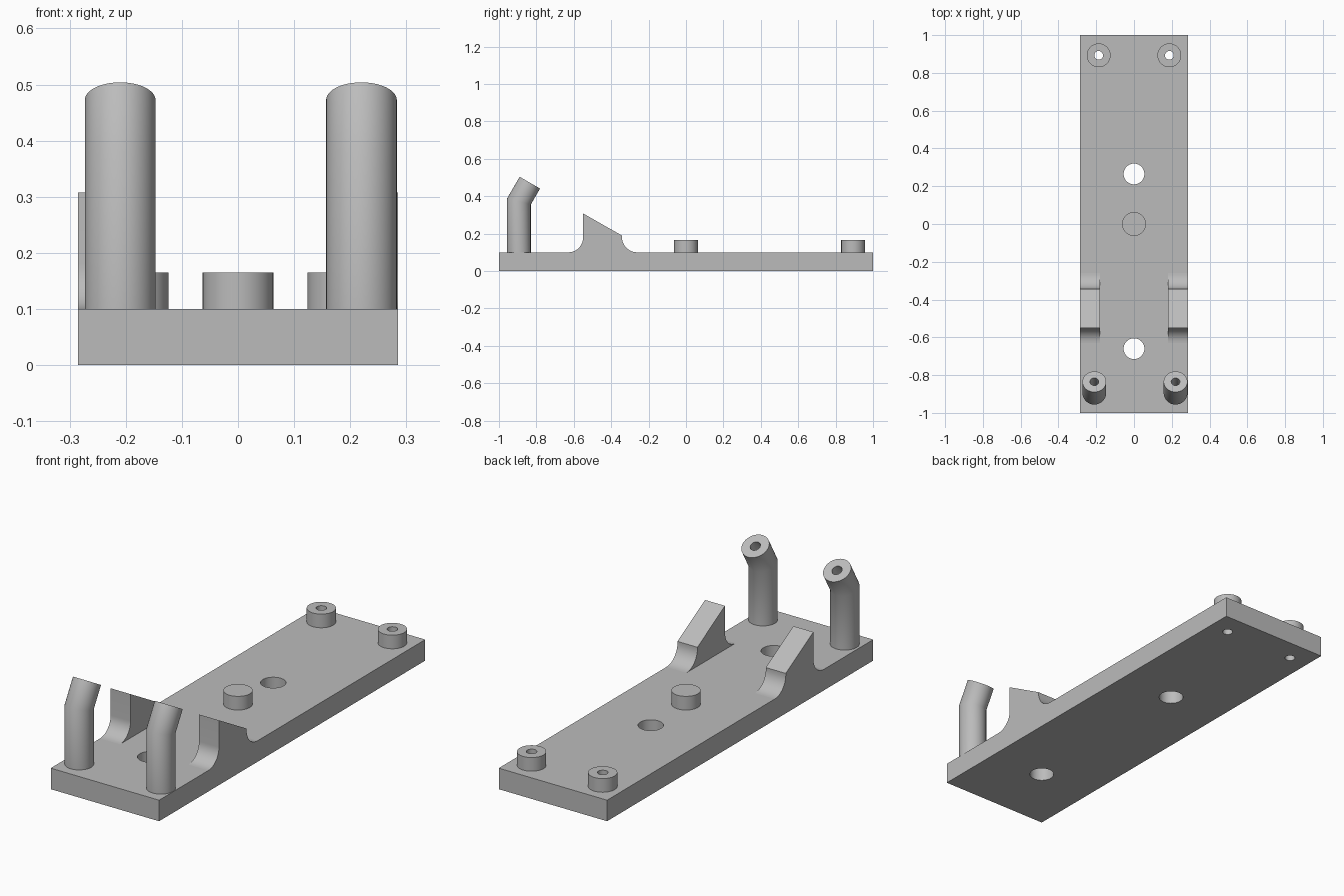
import bpy
import bmesh
from math import sin, cos, tan, pi, radians

if "Cube" in bpy.data.objects:
    bpy.data.objects.remove(bpy.data.objects["Cube"], do_unlink=True)

# One flat grey for the whole fixture
grey = bpy.data.materials.new("plain grey")
grey.use_nodes = True
colour = (0.5, 0.5, 0.5, 1)
grey.diffuse_color = colour
grey.node_tree.nodes["Principled BSDF"].inputs["Base Color"].default_value = colour

SIDES = 48
PLATE_TOP = 0.1
BOSS_TOP = 0.165
PIN_R = 0.063
BORE_R = 0.023


def finish(name, bm):
    bmesh.ops.recalc_face_normals(bm, faces=bm.faces)
    mesh = bpy.data.meshes.new(name)
    bm.to_mesh(mesh)
    bm.free()
    mesh.materials.append(grey)
    obj = bpy.data.objects.new(name, mesh)
    bpy.context.collection.objects.link(obj)
    return obj


def smooth(obj):
    bpy.ops.object.select_all(action="DESELECT")
    obj.select_set(True)
    bpy.context.view_layer.objects.active = obj
    bpy.ops.object.shade_smooth_by_angle(angle=radians(35))


def ring(centre, radius, tilt=0.0, stretch=1.0):
    """Circle whose plane leans back by tilt; stretch lengthens it along the lean."""
    x, y, z = centre
    points = []
    for i in range(SIDES):
        a = 2 * pi * i / SIDES
        v = radius * sin(a) * stretch
        points.append((x + radius * cos(a), y + v * cos(tilt), z - v * sin(tilt)))
    return points


def loft(name, rings, cap_start=True, cap_end=True):
    bm = bmesh.new()
    loops = [[bm.verts.new(p) for p in r] for r in rings]
    for a, b in zip(loops, loops[1:]):
        for i in range(SIDES):
            j = (i + 1) % SIDES
            bm.faces.new((a[i], a[j], b[j], b[i]))
    if cap_start:
        bm.faces.new(loops[0])
    if cap_end:
        bm.faces.new(loops[-1])
    return finish(name, bm)


# Base plate with two large holes and two small bores
bm = bmesh.new()
bmesh.ops.create_cube(bm, size=1)
for v in bm.verts:
    v.co.x *= 0.57
    v.co.y *= 2
    v.co.z = (v.co.z + 0.5) * PLATE_TOP
plate = finish("base_plate", bm)

holes = [(0, 0.265, 0.055), (0, -0.66, 0.055),
         (0.187, 0.893, BORE_R), (-0.187, 0.893, BORE_R)]
for x, y, r in holes:
    cutter = loft("hole_cutter", [ring((x, y, -0.1), r), ring((x, y, 0.2), r)])
    cutter.hide_render = True
    mod = plate.modifiers.new("hole", "BOOLEAN")
    mod.operation = "DIFFERENCE"
    mod.solver = "EXACT"
    mod.object = cutter
    bpy.context.view_layer.objects.active = plate
    bpy.ops.object.modifier_apply(modifier=mod.name)
    bpy.data.objects.remove(cutter, do_unlink=True)
smooth(plate)

# Solid centre boss
smooth(loft("centre_boss", [ring((0, 0, PLATE_TOP), PIN_R), ring((0, 0, BOSS_TOP), PIN_R)]))

# Bored bosses at the back corners
for side, x in (("left", 0.187), ("right", -0.187)):
    low, high = (x, 0.893, PLATE_TOP), (x, 0.893, BOSS_TOP)
    smooth(loft(side + "_back_boss",
                [ring(low, PIN_R), ring(high, PIN_R), ring(high, BORE_R), ring(low, BORE_R)],
                False, False))

# Bent posts at the front, mitred at the bend, with a blind bore
lean = radians(30)
reach = 0.116
for side, x in (("left", 0.22), ("right", -0.21)):
    y, bend = -0.893, 0.372
    top = (x, y + reach * sin(lean), bend + reach * cos(lean))
    mitre = dict(tilt=lean / 2, stretch=1 / cos(lean / 2))
    smooth(loft(side + "_bent_post", [
        ring((x, y, PLATE_TOP), PIN_R),
        ring((x, y, bend), PIN_R, **mitre),
        ring(top, PIN_R, lean),
        ring(top, BORE_R, lean),
        ring((x, y, bend), BORE_R, **mitre),
        ring((x, y, PLATE_TOP + 0.02), BORE_R)]))


# Sloped side brackets with a curved foot at each end
def arc(cy, cz, r, start, end, steps=12):
    angles = [radians(start + (end - start) * i / steps) for i in range(steps + 1)]
    return [(cy + r * cos(a), cz + r * sin(a)) for a in angles]


profile = arc(-0.63, 0.18, 0.08, -90, 0) + [(-0.55, 0.308), (-0.343, 0.19)]
profile += arc(-0.26, 0.183, 0.083, 180, 270)
for side, sign in (("left", 1), ("right", -1)):
    bm = bmesh.new()
    face = bm.faces.new([bm.verts.new((sign * 0.18, y, z)) for y, z in profile])
    made = bmesh.ops.extrude_face_region(bm, geom=[face])["geom"]
    for v in made:
        if isinstance(v, bmesh.types.BMVert):
            v.co.x = sign * 0.285
    smooth(finish(side + "_sloped_bracket", bm))
